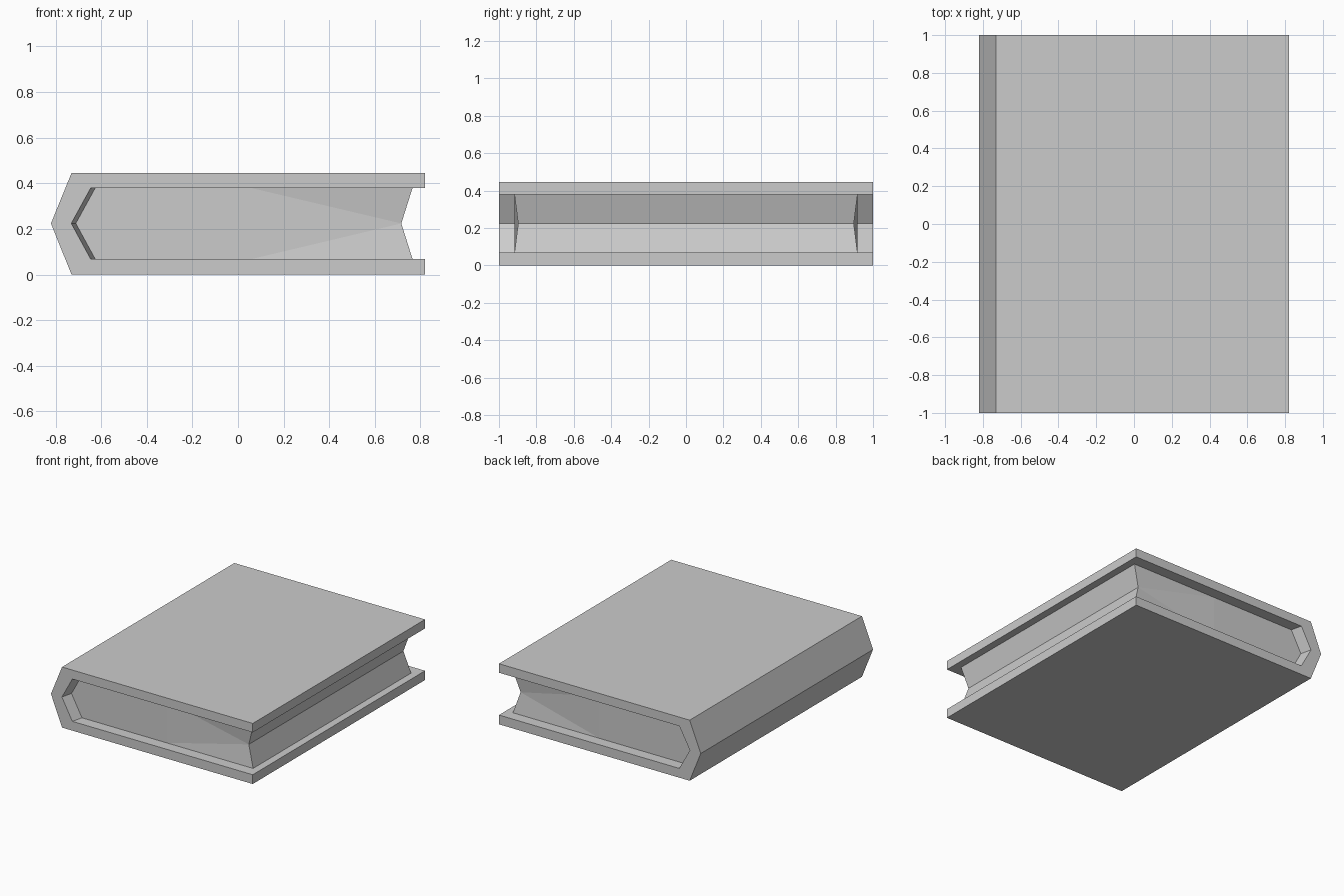
import bpy, bmesh

if "Cube" in bpy.data.objects:
    bpy.data.objects.remove(bpy.data.objects["Cube"])

Z0, Z1, ZM, ZT = 0.068, 0.379, 0.224, 0.445   # inner bottom, inner top, middle, full height
Y_COVER, Y_PAGES, Y_APEX = 1.0, 0.917, 0.897

# Cover cross-section (x, z), counter-clockwise seen from the front
COVER = [(0.82, 0), (0.82, Z0), (-0.646, Z0), (-0.731, ZM), (-0.646, Z1), (0.82, Z1),
         (0.82, ZT), (-0.73, ZT), (-0.82, ZM), (-0.73, 0)]
# Page block cross-section: spine side, mid points, fore-edge with its recessed apex
PAGES = [(-0.626, Z0), (0.06, Z0), (0.765, Z0), (0.716, ZM), (0.765, Z1), (0.06, Z1),
         (-0.626, Z1), (-0.711, ZM)]


def ends(bm, profile, y, special=None):
    """Front and back rings of vertices for a cross-section."""
    rings = []
    for s in (-1, 1):
        rings.append([bm.verts.new((x, s * (Y_APEX if i == special else y), z))
                      for i, (x, z) in enumerate(profile)])
    return rings


def finish(bm, name):
    loose = [v for v in bm.verts if not v.link_faces]
    bmesh.ops.delete(bm, geom=loose, context='VERTS')
    mesh = bpy.data.meshes.new(name)
    bm.to_mesh(mesh)
    bm.free()
    bpy.context.collection.objects.link(bpy.data.objects.new(name, mesh))


# Cover: C-shaped ends, outer walls, inner ledges and tapered spine lips
bm = bmesh.new()
F, B = ends(bm, COVER, Y_COVER)
P, Q = ends(bm, PAGES, Y_PAGES)
bm.faces.new(F)
bm.faces.new(B[::-1])
for i in (0, 5, 6, 7, 8, 9):
    j = (i + 1) % 10
    bm.faces.new((F[j], F[i], B[i], B[j]))
for c, p, q in ((2, 0, 7), (3, 7, 6)):
    bm.faces.new((F[c + 1], F[c], P[p], P[q]))
    bm.faces.new((B[c], B[c + 1], Q[q], Q[p]))
bm.faces.new((F[2], F[1], B[1], B[2], Q[0], Q[1], Q[2], P[2], P[1], P[0]))
bm.faces.new((F[5], F[4], P[6], P[5], P[4], Q[4], Q[5], Q[6], B[4], B[5]))
finish(bm, "cover")

# Pages: faceted ends that dip in at the fore-edge, and the V-shaped fore-edge
bm = bmesh.new()
P, Q = ends(bm, PAGES, Y_PAGES, special=3)
for ids in ((0, 1, 5, 6, 7), (1, 3, 5), (1, 2, 3), (3, 4, 5)):
    bm.faces.new([P[i] for i in ids])
    bm.faces.new([Q[i] for i in reversed(ids)])
for i in (2, 3):
    bm.faces.new((P[i], Q[i], Q[i + 1], P[i + 1]))
finish(bm, "pages")
